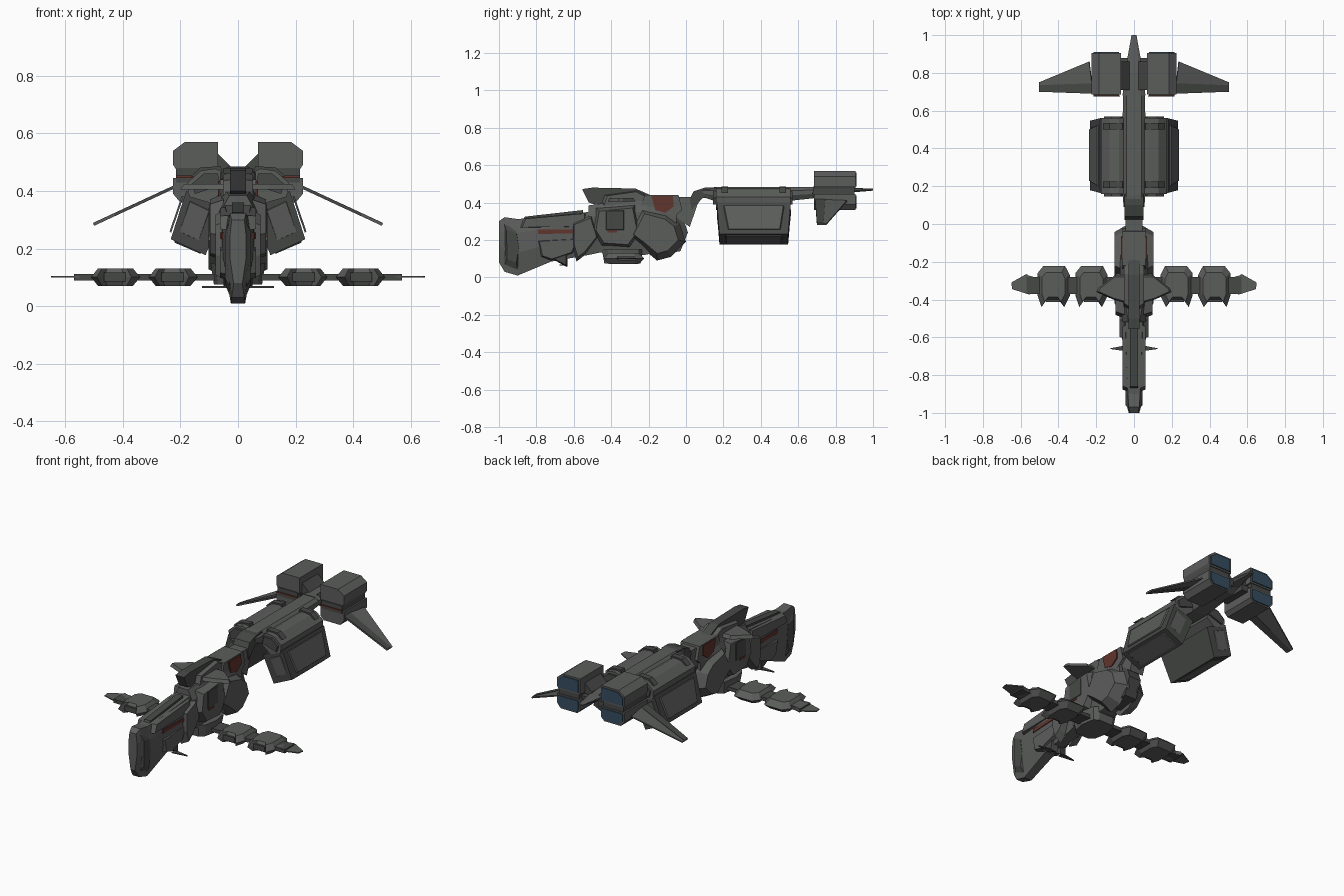
import bpy, bmesh
from mathutils import Vector


def colour(name, rgb):
    m = bpy.data.materials.new(name)
    m.diffuse_color = (*rgb, 1)
    return m


GREY = colour("hull grey", (0.105, 0.11, 0.105))
DARK = colour("dark grey", (0.062, 0.066, 0.062))
RED = colour("rust red", (0.12, 0.035, 0.026))
BLUE = colour("engine blue", (0.035, 0.075, 0.115))


def finish(name, bm, mat):
    bmesh.ops.recalc_face_normals(bm, faces=bm.faces)
    me = bpy.data.meshes.new(name)
    bm.to_mesh(me)
    bm.free()
    me.materials.append(mat)
    ob = bpy.data.objects.new(name, me)
    bpy.context.collection.objects.link(ob)
    return ob


def slab(name, mat, pts, vec, taper=1.0, mirror=True):
    """Polygon swept along vec, its far end scaled by taper; both sides if mirrored."""
    bm = bmesh.new()
    pts = [Vector(p) for p in pts]
    c = sum(pts, Vector()) / len(pts)
    far = [c + (p - c) * taper + Vector(vec) for p in pts]
    for s in ((1, -1) if mirror else (1,)):
        a = [bm.verts.new((p.x * s, p.y, p.z)) for p in pts]
        b = [bm.verts.new((p.x * s, p.y, p.z)) for p in far]
        bm.faces.new(a)
        bm.faces.new(b)
        for i in range(len(a)):
            j = (i + 1) % len(a)
            bm.faces.new((a[i], a[j], b[j], b[i]))
    return finish(name, bm, mat)


def side(name, mat, yz, x0, x1, taper=1.0, mirror=True):
    return slab(name, mat, [(x0, y, z) for y, z in yz], (x1 - x0, 0, 0), taper, mirror)


def front(name, mat, xz, y0, y1, taper=1.0, mirror=True):
    return slab(name, mat, [(x, y0, z) for x, z in xz], (0, y1 - y0, 0), taper, mirror)


def plan(name, mat, xy, z0, z1, taper=1.0, mirror=True):
    return slab(name, mat, [(x, y, z0) for x, y in xy], (0, 0, z1 - z0), taper, mirror)


def rect(a0, a1, b0, b1):
    return [(a0, b0), (a1, b0), (a1, b1), (a0, b1)]


def loft(name, mat, sections):
    """Eight-sided hull; section = y, z low, z high, half widths low/mid/high."""
    bm = bmesh.new()
    rings = []
    for y, z0, z1, wb, wm, wt in sections:
        h = z1 - z0
        half = [(wb, z0), (wm, z0 + h * .4), (wm, z0 + h * .75), (wt, z1)]
        ring = half + [(-x, z) for x, z in reversed(half)]
        rings.append([bm.verts.new((x, y, z)) for x, z in ring])
    for r, q in zip(rings, rings[1:]):
        for i in range(8):
            j = (i + 1) % 8
            bm.faces.new((r[i], r[j], q[j], q[i]))
    bm.faces.new(rings[0])
    bm.faces.new(rings[-1])
    return finish(name, bm, mat)


# Nose and forward hull
loft("nose_hull", GREY, [
    (-1.0, .08, .30, .015, .028, .022), (-.97, .03, .322, .022, .036, .028),
    (-.90, .01, .312, .025, .045, .032), (-.72, .085, .328, .03, .055, .04),
    (-.52, .12, .35, .035, .06, .045), (-.38, .15, .37, .04, .06, .045)])
side("nose_cheek", DARK, [(-.975, .29), (-.97, .07), (-.90, .04), (-.88, .16), (-.90, .27)],
     .03, .046, .7)
side("upper_nose_armour", GREY, [(-.89, .265), (-.87, .315), (-.53, .345), (-.53, .27)], .03, .062, .92)
slab("side_stripe", RED, [(.050, -.79, .232), (.050, -.79, .256), (.058, -.56, .256), (.058, -.56, .236)],
     (.006, 0, 0))
side("lower_nose_armour", GREY, [(-.80, .20), (-.56, .215), (-.60, .13), (-.72, .09), (-.78, .11)],
     .03, .062, .85)
side("chin_block", DARK, [(-.75, .14), (-.70, .09), (-.635, .055), (-.632, .16), (-.70, .18)], .01, .05, .85)
plan("chin_winglet", DARK, [(.03, -.675), (.125, -.662), (.125, -.658), (.03, -.64)], .064, .070)
side("nose_top_ridge", DARK, [(-.88, .30), (-.86, .325), (-.55, .36), (-.55, .33)], -.02, .02, 1, False)

# Shoulder layers on the middle body
side("front_cheek", GREY, [(-.61, .30), (-.50, .345), (-.46, .22), (-.54, .12), (-.585, .085), (-.61, .17)],
     .03, .078, .8)
loft("mid_body", GREY, [
    (-.52, .16, .385, .03, .06, .03), (-.42, .12, .40, .05, .075, .045),
    (-.22, .12, .43, .05, .075, .045), (-.05, .16, .40, .04, .06, .04)])
side("shoulder", GREY, [(-.48, .37), (-.27, .39), (-.24, .24), (-.30, .16), (-.45, .17), (-.50, .25)],
     .05, .098, .85)
side("shoulder_recess", DARK, rect(-.43, -.33, .25, .36), .095, .101, .9)
side("shoulder_slot", RED, rect(-.42, -.37, .24, .25), .096, .102)
side("haunch", GREY, [(-.33, .23), (-.25, .385), (-.10, .345), (-.03, .29), (.0, .19), (-.08, .11),
                      (-.155, .09), (-.25, .17)], .03, .102, .72)
side("rear_back", GREY, [(-.25, .36), (-.22, .44), (-.04, .44), (-.02, .36), (-.08, .31)], -.062, .062, 1, False)
side("red_panel", RED, [(-.185, .435), (-.07, .435), (-.065, .38), (-.11, .345), (-.165, .36)], .062, .069)
side("rear_tail_core", DARK, [(-.15, .33), (-.02, .33), (.01, .24), (-.03, .14), (-.15, .12)], -.04, .04, 1, False)

# Cockpit ridge and upper fins
side("cockpit_ridge", DARK, [(-.555, .472), (-.52, .40), (-.42, .37), (-.20, .40), (-.19, .44), (-.27, .475),
                             (-.50, .48)], -.028, .028, 1, False)
side("cockpit_flank", GREY, [(-.46, .38), (-.44, .44), (-.26, .465), (-.19, .43), (-.19, .37)], .02, .052, .85)
plan("upper_fin", GREY, [(.04, -.42), (.11, -.40), (.20, -.36), (.19, -.34), (.10, -.27), (.04, -.27)],
     .405, .425, .85)

# Belly hub and forward wings with armoured pods
plan("belly_hub", GREY, [(.05, -.45), (.08, -.42), (.095, -.34), (.08, -.25), (.05, -.23),
                         (-.05, -.23), (-.08, -.25), (-.095, -.34), (-.08, -.42), (-.05, -.45)],
     .15, .075, .88, False)
plan("wing_arm", DARK, rect(.05, .57, -.37, -.28), .09, .112)
for k, x in enumerate((.14, .34)):
    shape = [(0, -.27), (.025, -.222), (.14, -.222), (.17, -.26), (.17, -.38), (.15, -.44),
             (.125, -.405), (.055, -.405), (.03, -.44), (0, -.38)]
    xy = [(x + a, b) for a, b in shape]
    for tag, z in (("upper", .131), ("lower", .071)):
        plan(f"wing_pod_{tag}_{k + 1}", GREY, xy, .101, z, .72)
    front(f"wing_pod_vent_{k + 1}", DARK, rect(x + .05, x + .125, .085, .117), -.40, -.412)
plan("wing_tip_root", GREY, [(.50, -.36), (.565, -.35), (.565, -.27), (.50, -.29)], .09, .112)
plan("wing_tip", GREY, [(.55, -.375), (.645, -.345), (.65, -.31), (.57, -.265), (.55, -.28)], .099, .105)

# Neck and boom
side("neck", GREY, [(-.07, .40), (-.04, .43), (.03, .43), (.065, .40), (.02, .27), (-.05, .32)],
     -.045, .045, 1, False)
side("neck_joint", DARK, [(.02, .42), (.04, .46), (.10, .48), (.16, .48), (.16, .43), (.09, .425), (.03, .36)],
     -.05, .05, 1, False)
loft("boom", GREY, [(.09, .43, .475, .04, .055, .035), (.15, .41, .482, .045, .06, .04),
                    (.56, .41, .482, .045, .06, .04), (.70, .425, .482, .04, .058, .04)])
loft("tail_spike", GREY, [(.68, .425, .485, .04, .06, .035), (.80, .43, .485, .04, .055, .03),
                          (.84, .45, .482, .03, .042, .025), (1.0, .464, .474, .008, .013, .008)])

# Slung cargo pods
front("pod_rail", GREY, [(.05, .40), (.05, .465), (.08, .478), (.13, .47), (.175, .43), (.17, .38), (.10, .36)],
      .16, .56)
for y in (.19, .50):
    front("rail_bracket", DARK, [(.05, .45), (.06, .486), (.13, .482), (.165, .45)], y, y + .035)
front("rail_cap", DARK, [(.06, .42), (.07, .46), (.12, .46), (.16, .425), (.15, .39)], .145, .57)
slab("cargo_pod", DARK, [(.05, .165, .34), (.18, .165, .40), (.18, .56, .40), (.05, .56, .34)],
     (.058, 0, -.165), .93)
slab("pod_outer_panel", GREY, [(.189, .20, .382), (.189, .525, .382), (.232, .505, .255), (.232, .225, .255)],
     (.006, 0, .003), .97)
slab("pod_bottom_panel", GREY, [(.125, .21, .187), (.22, .21, .228), (.22, .515, .228), (.125, .515, .187)],
     (.003, 0, -.006), .95)
slab("pod_front_panel", GREY, [(.095, .172, .335), (.168, .172, .370), (.208, .184, .255), (.135, .184, .222)],
     (0, -.008, 0), .9)
slab("pod_back_panel", GREY, [(.095, .553, .335), (.168, .553, .370), (.208, .541, .255), (.135, .541, .222)],
     (0, .008, 0), .9)

# Twin tail engines
front("engine_upper", GREY, [(.07, .475), (.07, .57), (.185, .57), (.225, .54), (.225, .49), (.215, .475)],
      .685, .905)
front("engine_middle", DARK, rect(.08, .215, .43, .48), .68, .90)
front("engine_lower", GREY, [(.07, .38), (.07, .445), (.225, .445), (.225, .39), (.20, .36), (.09, .36)],
      .685, .905)
front("engine_stripe", RED, rect(.075, .215, .446, .454), .68, .674)
front("engine_glow_upper", BLUE, [(.08, .485), (.08, .56), (.18, .56), (.215, .533), (.215, .485)], .904, .911)
front("engine_glow_lower", BLUE, [(.08, .383), (.08, .437), (.215, .437), (.215, .393), (.195, .368), (.092, .368)],
      .904, .911)
front("engine_strut", DARK, [(.075, .535), (.075, .47), (.02, .455), (.025, .485)], .71, .86)
front("engine_pylon", DARK, rect(.03, .08, .425, .46), .71, .88)

# Swept tail wings
slab("tail_wing", GREY, [(.215, .69, .412), (.50, .70, .28), (.50, .75, .28), (.235, .86, .405)],
     (.003, 0, .007))
slab("tail_wing_edge", DARK, [(.22, .69, .409), (.498, .70, .280), (.498, .735, .280), (.22, .745, .409)],
     (.004, 0, .010))
